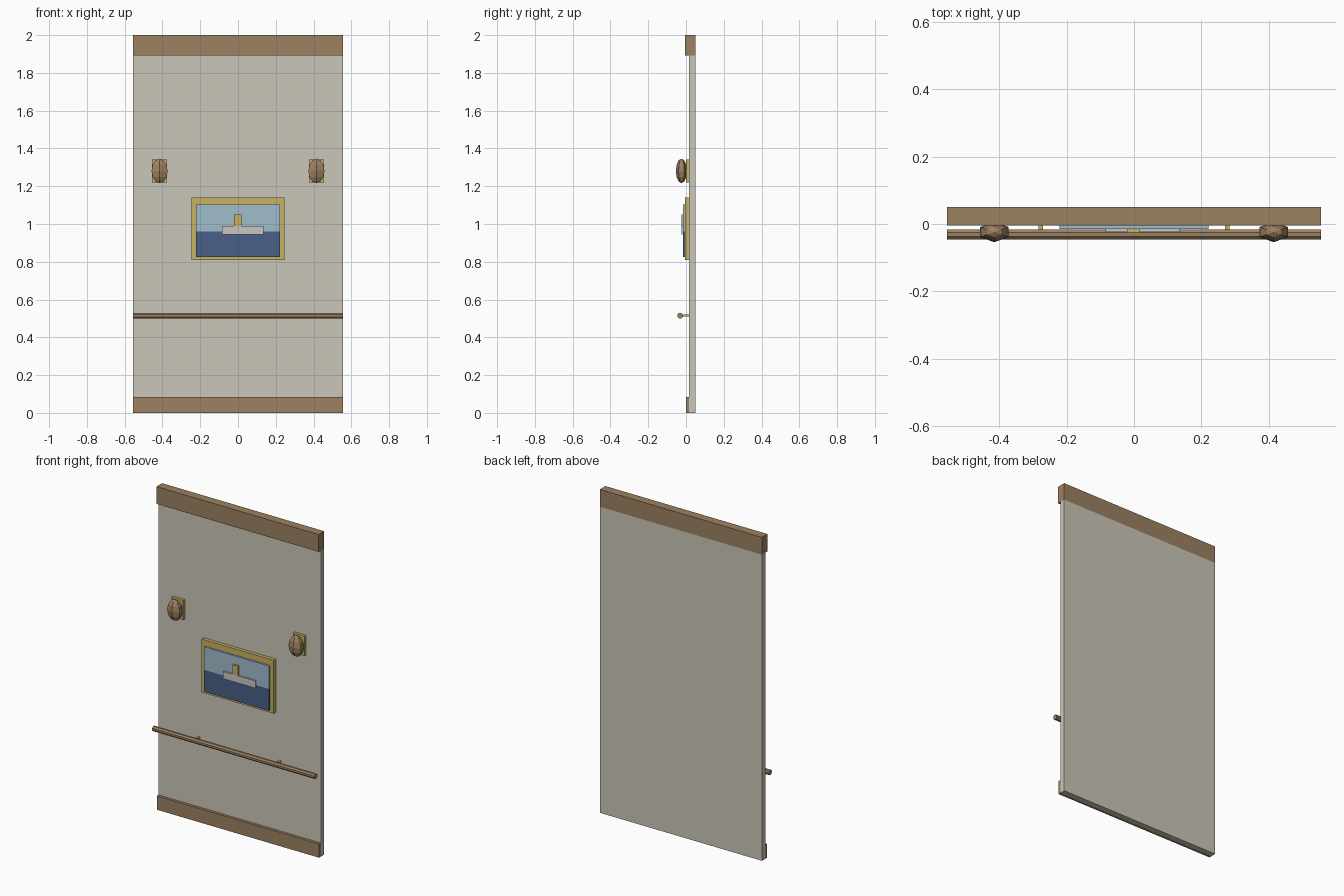
import bpy
from mathutils import Matrix
from math import radians

cube = bpy.data.objects.get("Cube")
if cube:
    bpy.data.objects.remove(cube, do_unlink=True)


def srgb(*rgb):
    return tuple((c / 255 / 12.92) if c < 11 else ((c / 255 + 0.055) / 1.055) ** 2.4 for c in rgb) + (1,)


def material(name, *rgb):
    mat = bpy.data.materials.new(name)
    mat.use_nodes = True
    mat.diffuse_color = srgb(*rgb)
    mat.node_tree.nodes["Principled BSDF"].inputs["Base Color"].default_value = mat.diffuse_color
    return mat


cream = material("cream wall", 202, 198, 185)
wood = material("wood brown", 156, 129, 97)
gold = material("brass gold", 200, 178, 98)
sky = material("sky blue", 160, 188, 204)
sea = material("sea blue", 74, 94, 134)
white = material("hull white", 202, 198, 192)


def finish(name, mat):
    obj = bpy.context.object
    obj.name = name
    obj.data.materials.append(mat)
    return obj


def box(name, mat, x, y, z):
    """Box from (min, max) pairs on each axis."""
    bpy.ops.mesh.primitive_cube_add(size=1)
    obj = finish(name, mat)
    spans = (x, y, z)
    size = [b - a for a, b in spans]
    mid = [(a + b) / 2 for a, b in spans]
    obj.data.transform(Matrix.Diagonal((*size, 1)))
    obj.location = mid
    return obj


W = 0.555
full = (-W, W)

# Wall with its trim
box("wall_panel", cream, full, (0.017, 0.05), (0, 1.893))
box("crown_trim", wood, full, (-0.004, 0.05), (1.893, 2))
box("baseboard", wood, full, (0, 0.017), (0, 0.085))

# Handrail and its brackets
bpy.ops.mesh.primitive_cylinder_add(vertices=8, radius=0.016, depth=2 * W)
rail = finish("handrail", wood)
rail.data.transform(Matrix.Rotation(radians(90), 4, "Y") @ Matrix.Rotation(radians(22.5), 4, "Z"))
rail.location = (0, -0.031, 0.515)

# Mirrored wall lamps and rail brackets
for side, label in ((1, "left"), (-1, "right")):
    bx, lx = 0.277 * side, 0.415 * side
    box(label + "_rail_bracket", gold, (bx - 0.006, bx + 0.006), (-0.03, 0.018), (0.509, 0.521))
    box(label + "_lamp_plate", gold, (lx - 0.039, lx + 0.039), (0, 0.018), (1.22, 1.342))
    bpy.ops.mesh.primitive_uv_sphere_add(segments=6, ring_count=6, radius=1)
    lamp = finish(label + "_lamp_shade", wood)
    lamp.data.transform(Matrix.Diagonal((0.049, 0.03, 0.065, 1)))
    lamp.location = (lx, -0.024, 1.281)

# Framed seascape with a ship
box("picture_frame", gold, (-0.247, 0.247), (-0.004, 0.018), (0.81, 1.14))
box("picture_sky", sky, (-0.222, 0.222), (-0.015, 0), (0.96, 1.102))
box("picture_sea", sea, (-0.222, 0.222), (-0.015, 0), (0.825, 0.96))
box("ship_hull", white, (-0.085, 0.135), (-0.024, -0.01), (0.945, 0.99))
box("ship_funnel", gold, (-0.021, 0.018), (-0.025, -0.01), (0.99, 1.05))
